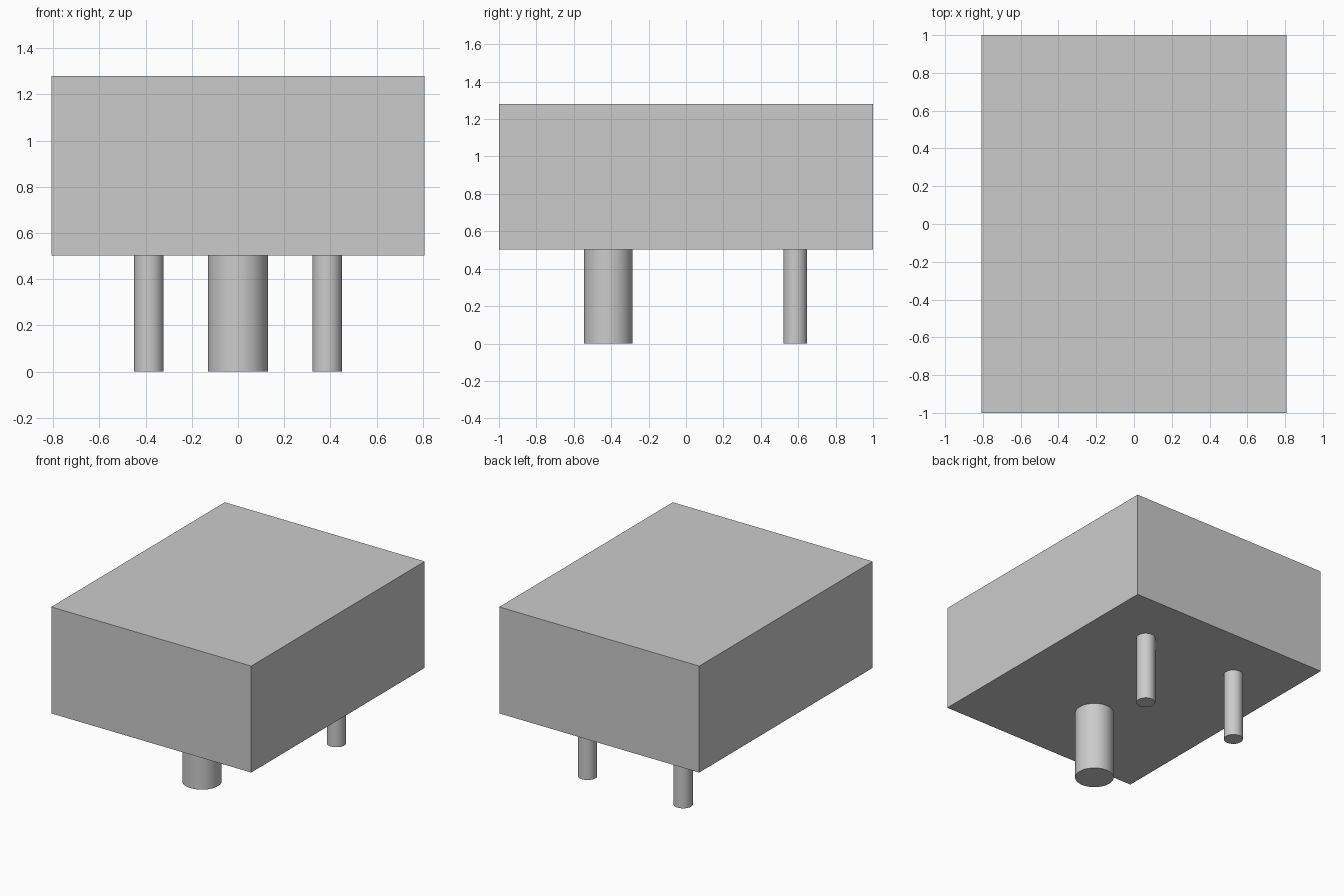
import bpy
import bmesh
import math
from mathutils import Matrix

cube = bpy.data.objects.get("Cube")
if cube:
    bpy.data.objects.remove(cube, do_unlink=True)

# Single neutral grey
grey = bpy.data.materials.new("light grey")
grey.use_nodes = True
COLOUR = (0.6, 0.6, 0.6, 1)
grey.diffuse_color = COLOUR
grey.node_tree.nodes["Principled BSDF"].inputs["Base Color"].default_value = COLOUR

WIDTH, DEPTH = 1.614, 2.0
BASE, TOP = 0.503, 1.28


def add_object(name, bm):
    mesh = bpy.data.meshes.new(name)
    bm.to_mesh(mesh)
    bm.free()
    mesh.materials.append(grey)
    obj = bpy.data.objects.new(name, mesh)
    bpy.context.collection.objects.link(obj)
    return obj


def add_pin(name, x, y, radius):
    bm = bmesh.new()
    bmesh.ops.create_cone(bm, cap_ends=True, segments=48, radius1=radius,
                          radius2=radius, depth=BASE,
                          matrix=Matrix.Translation((x, y, BASE / 2)))
    obj = add_object(name, bm)
    bpy.ops.object.select_all(action='DESELECT')
    obj.select_set(True)
    bpy.context.view_layer.objects.active = obj
    bpy.ops.object.shade_smooth_by_angle(angle=math.radians(30))


# Block body
bm = bmesh.new()
bmesh.ops.create_cube(bm, size=1, matrix=Matrix.Translation((0, 0, (BASE + TOP) / 2))
                      @ Matrix.Diagonal((WIDTH, DEPTH, TOP - BASE, 1)))
add_object("body", bm)

# Thick front pin and the mirrored pair of thin rear pins
add_pin("front_pin", 0, -0.416, 0.13)
for side, sign in (("left", 1), ("right", -1)):
    add_pin("rear_pin_" + side, sign * 0.386, 0.584, 0.064)
